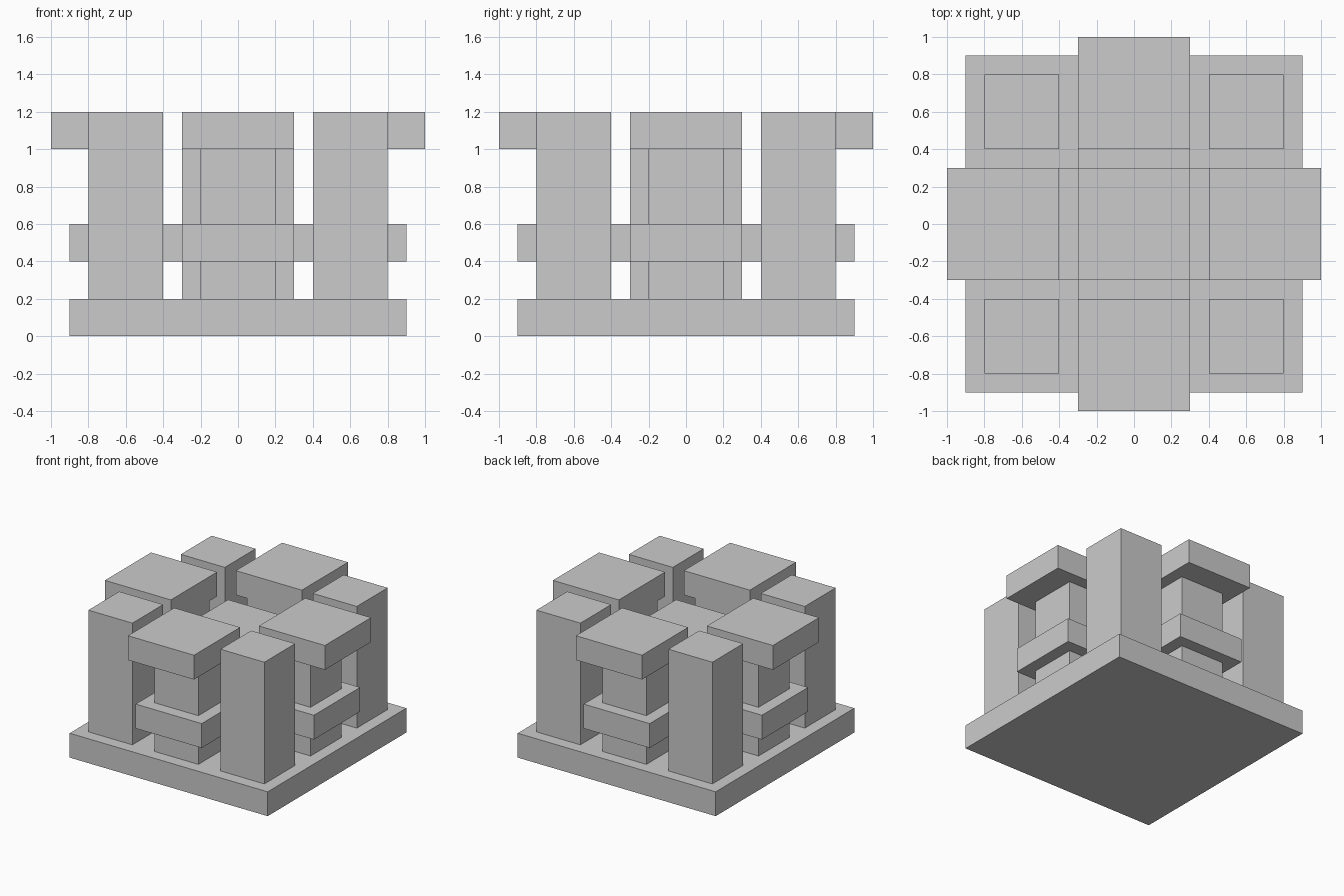
import bpy
import bmesh
from math import pi
from mathutils import Matrix

if "Cube" in bpy.data.objects:
    bpy.data.objects.remove(bpy.data.objects["Cube"])


def box(name, x, y, z, angle=0.0):
    """Box from (min, max) ranges, turned about the vertical centre axis."""
    bm = bmesh.new()
    bmesh.ops.create_cube(bm, size=1)
    for v in bm.verts:
        v.co = [lo + (c + 0.5) * (hi - lo) for c, (lo, hi) in zip(v.co, (x, y, z))]
    bm.transform(Matrix.Rotation(angle, 4, 'Z'))
    mesh = bpy.data.meshes.new(name)
    bm.to_mesh(mesh)
    bm.free()
    obj = bpy.data.objects.new(name, mesh)
    bpy.context.collection.objects.link(obj)
    return obj


# Base plate and central block
box("base_plate", (-0.9, 0.9), (-0.9, 0.9), (0, 0.2))
box("central_block", (-0.3, 0.3), (-0.3, 0.3), (0.2, 1.0))

for i, side in enumerate(("front", "right", "back", "left")):
    a = i * pi / 2
    # Corner tower
    box(f"corner_tower_{i + 1}", (0.4, 0.8), (-0.8, -0.4), (0.2, 1.2), a)
    # Side pillar, split around the arm that crosses it
    box(f"{side}_lower_pillar", (-0.2, 0.2), (-0.8, -0.4), (0.2, 0.4), a)
    box(f"{side}_arm", (-0.3, 0.3), (-0.9, -0.3), (0.4, 0.6), a)
    box(f"{side}_upper_pillar", (-0.2, 0.2), (-0.8, -0.4), (0.6, 1.0), a)
    # Overhanging cap
    box(f"{side}_cap", (-0.3, 0.3), (-1.0, -0.4), (1.0, 1.2), a)
